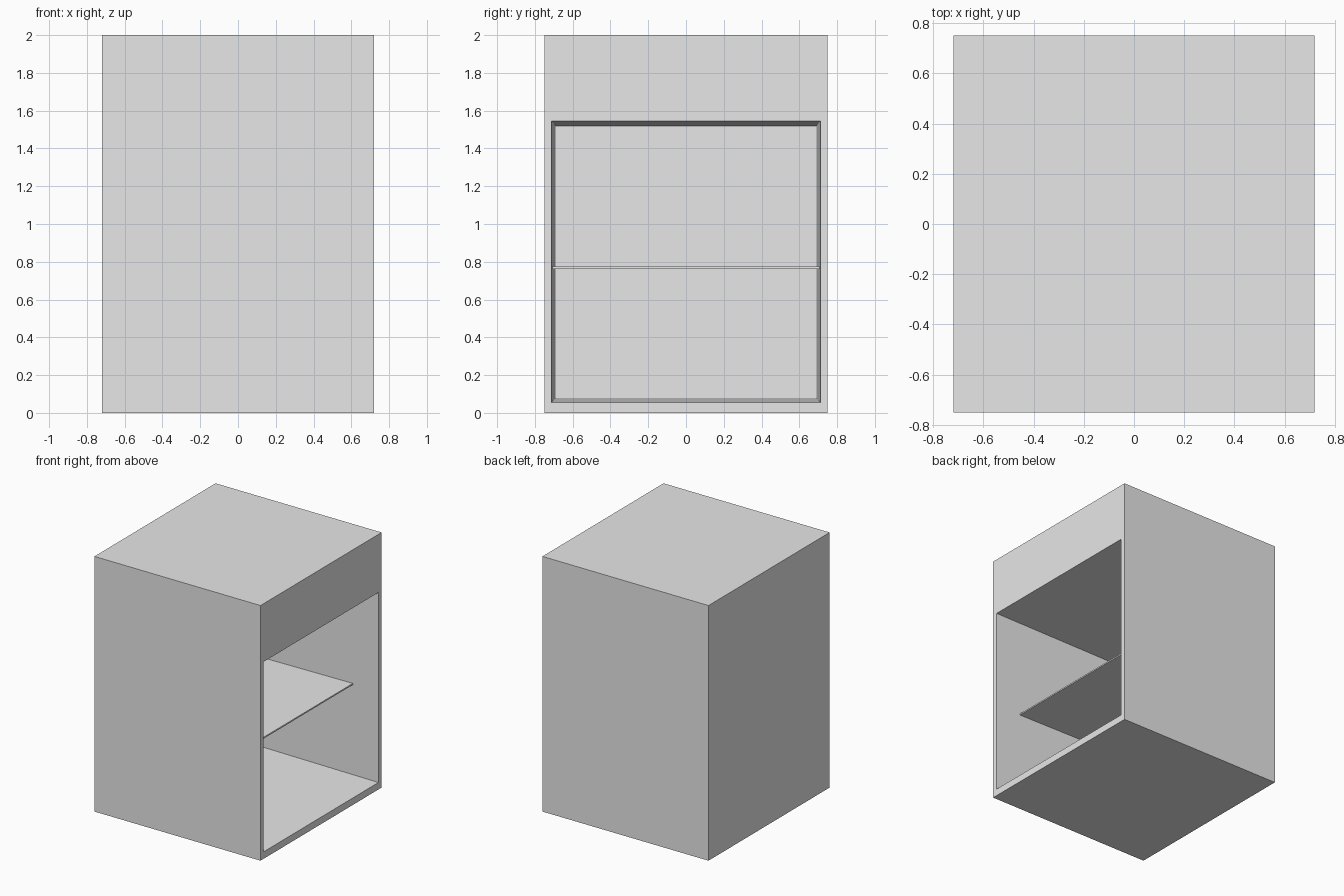
import bpy
import bmesh
from mathutils import Vector

cube = bpy.data.objects.get("Cube")
if cube:
    bpy.data.objects.remove(cube, do_unlink=True)

# Single plain grey finish
GREY = (0.8, 0.8, 0.8, 1.0)
grey = bpy.data.materials.new("light grey")
grey.use_nodes = True
grey.diffuse_color = GREY
next(n for n in grey.node_tree.nodes
     if n.type == 'BSDF_PRINCIPLED').inputs["Base Color"].default_value = GREY


def box(bm, low, high):
    """Add a box spanning two opposite corners."""
    low, high = Vector(low), Vector(high)
    for v in bmesh.ops.create_cube(bm, size=1)["verts"]:
        v.co = (low + high) / 2 + v.co * (high - low)


def finish(bm, name):
    bmesh.ops.recalc_face_normals(bm, faces=bm.faces)
    mesh = bpy.data.meshes.new(name)
    bm.to_mesh(mesh)
    bm.free()
    mesh.materials.append(grey)
    obj = bpy.data.objects.new(name, mesh)
    bpy.context.collection.objects.link(obj)
    return obj


def fit_face(face, x, half_width, bottom, top):
    """Place a side-facing rectangle at depth x."""
    middle = face.calc_center_median()
    for v in face.verts:
        v.co = (x,
                half_width if v.co.y > middle.y else -half_width,
                top if v.co.z > middle.z else bottom)


# Cabinet body with a slightly tapered recess opening to its left side
WIDTH, DEPTH, HEIGHT = 0.72, 0.75, 2.0
BACK = -0.68
bm = bmesh.new()
box(bm, (-WIDTH, -DEPTH, 0), (WIDTH, DEPTH, HEIGHT))
bm.normal_update()
side = max(bm.faces, key=lambda f: f.normal.x)
bmesh.ops.inset_individual(bm, faces=[side], thickness=0.05)
fit_face(side, WIDTH, 0.711, 0.055, 1.544)
inner = bmesh.ops.extrude_discrete_faces(bm, faces=[side])["faces"][0]
fit_face(inner, BACK, 0.69, 0.08, 1.52)
finish(bm, "cabinet_body")

# Thin shelf set back from the opening
bm = bmesh.new()
box(bm, (BACK, -0.709, 0.763), (0.5, 0.709, 0.774))
finish(bm, "shelf")
